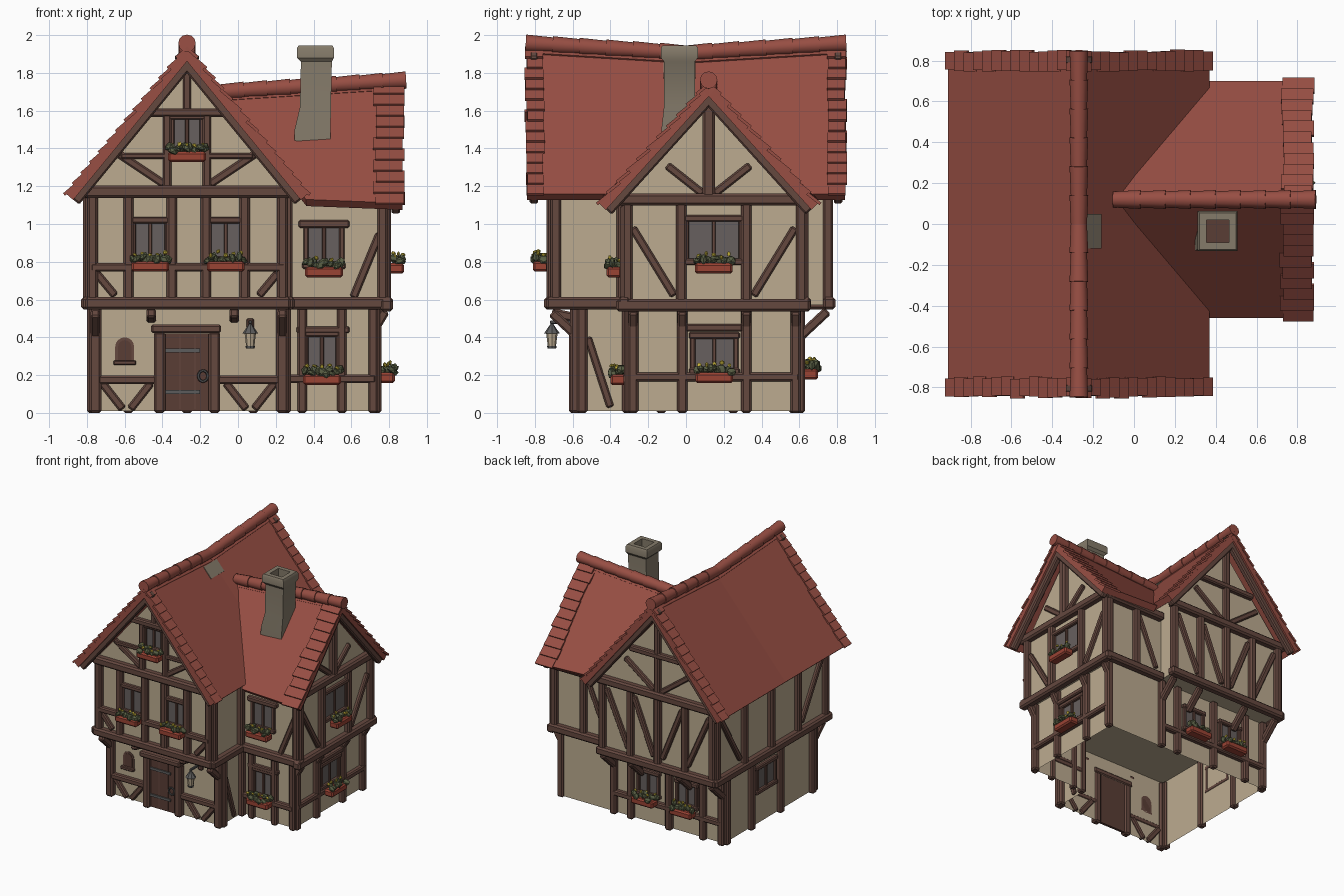
import bpy, bmesh, math, random
from mathutils import Vector, Matrix

random.seed(4)
cube = bpy.data.objects.get("Cube")
if cube:
    bpy.data.objects.remove(cube, do_unlink=True)

# Flat colours, written as display values and turned into linear ones
PALETTE = {"plaster": "BCAB90", "timber": "65483F", "roof_tile": "974E43", "stone": "857B6A",
           "glass": "67605E", "iron": "5C5C5C", "planter_clay": "9A4334", "leaf": "5A6045",
           "blossom": "C8B43C", "door_wood": "5A3D35"}


def linear(pair):
    v = int(pair, 16) / 255
    return v / 12.92 if v < 0.04 else ((v + 0.055) / 1.055) ** 2.4


MATS = {}
for label, code in PALETTE.items():
    colour = [linear(code[i:i + 2]) for i in (0, 2, 4)] + [1]
    mat = MATS[label] = bpy.data.materials.new(label)
    mat.use_nodes = True
    mat.diffuse_color = colour
    mat.node_tree.nodes["Principled BSDF"].inputs["Base Color"].default_value = colour

PARTS = {}


def part(name, mat):
    return PARTS.setdefault(name, (bmesh.new(), mat))[0]


def bevel(bm, verts, amount):
    edges = list({e for v in verts for e in v.link_edges})
    bmesh.ops.bevel(bm, geom=edges, offset=amount, segments=1, profile=0.5, affect='EDGES')


def block(name, mat, p, q, soft=0):
    bm, size = part(name, mat), [abs(c) for c in q - p]
    m = Matrix.Translation((p + q) / 2) @ Matrix.Diagonal((*size, 1))
    verts = bmesh.ops.create_cube(bm, size=1, matrix=m)["verts"]
    if soft:
        bevel(bm, verts, soft)


def beam(name, a, b, w=0.055, h=None, mat="timber"):
    a, b, h = Vector(a), Vector(b), h or w
    z = (b - a).normalized()
    x = Vector((1, 0, 0)) if abs(z.z) > 0.99 else z.cross(Vector((0, 0, 1))).normalized()
    m = Matrix((x * w, z.cross(x) * h, b - a)).transposed().to_4x4()
    m.translation = (a + b) / 2
    bm = part(name, mat)
    bevel(bm, bmesh.ops.create_cube(bm, size=1, matrix=m)["verts"], min(w, h) * 0.2)


def rod(name, mat, a, b, r1, r2, sides=10):
    a, b = Vector(a), Vector(b)
    m = (b - a).to_track_quat('Z', 'Y').to_matrix().to_4x4()
    m.translation = (a + b) / 2
    bmesh.ops.create_cone(part(name, mat), cap_ends=True, segments=sides, radius1=r1,
                          radius2=r2, depth=(b - a).length, matrix=m)


def prism(name, mat, points, vec, caps=True):
    bm = part(name, mat)
    low = [bm.verts.new(p) for p in points]
    top = [bm.verts.new(Vector(p) + Vector(vec)) for p in points]
    for i in range(len(low)):
        bm.faces.new((low[i - 1], low[i], top[i], top[i - 1]))
    if caps:
        bm.faces.new(low[::-1])
        bm.faces.new(top)


def slab(name, mat, quad, thick):
    quad = [Vector(p) for p in quad]
    n = (quad[1] - quad[0]).cross(quad[3] - quad[0]).normalized()
    n = n if n.z > 0 else -n
    prism(name, mat, [p - n * thick for p in quad], n * thick)


# Wall faces: u runs along the wall, d is the distance out of it
def face(axis, off, sign):
    if axis == 'y':
        return lambda u, z, d=0: Vector((u, off + sign * d, z))
    return lambda u, z, d=0: Vector((off + sign * d, u, z))


def posts(P, z0, z1, us, w=0.055):
    for u in us:
        beam("wall_posts", P(u, z0, 0.012), P(u, z1, 0.012), w)


def rails(P, u0, u1, zs, w=0.065):
    for z in zs:
        beam("wall_rails", P(u0, z, 0.018), P(u1, z, 0.018), w)


def braces(P, mid, *lines):
    for u0, z0, u1, z1 in lines:
        for s in (-1, 1):
            beam("wall_braces", P(mid + s * u0, z0, 0.005), P(mid + s * u1, z1, 0.005), 0.042)


def window(P, u, z0, z1, w, planter=True):
    h = w / 2
    block("window_glass", "glass", P(u - h, z0), P(u + h, z1, 0.008))
    for s in (-h, 0, h):
        beam("window_frames", P(u + s, z0, 0.012), P(u + s, z1, 0.012), 0.02 if s == 0 else 0.028)
    for z in (z0, z1):
        beam("window_frames", P(u - h - 0.02, z, 0.015), P(u + h + 0.02, z, 0.015), 0.035)
    if not planter:
        return
    beam("flower_boxes", P(u - 0.1, z0 - 0.035, 0.07), P(u + 0.1, z0 - 0.035, 0.07), 0.08, 0.055, "planter_clay")
    for name, mat, count, r, lift in (("box_leaves", "leaf", 11, 0.03, 0.005),
                                      ("box_blossoms", "blossom", 5, 0.015, 0.032)):
        for i in range(count):
            at = P(u + 0.2 * ((i + 0.5) / count - 0.5), z0 + lift + random.uniform(-0.01, 0.015),
                   0.07 + random.uniform(-0.03, 0.035))
            m = Matrix.Translation(at) @ Matrix.Rotation(random.random() * 3, 4, 'Y')
            m = m @ Matrix.Diagonal((1, random.uniform(0.6, 1), random.uniform(0.5, 0.9), 1))
            bmesh.ops.create_icosphere(part(name, mat), subdivisions=1, radius=r, matrix=m)


# Plaster walls: open ground storey, overhanging upper storeys with gables
ground = [(-0.76, -0.57), (0.24, -0.57), (0.24, -0.29), (0.72, -0.29), (0.72, 0.59), (-0.76, 0.59)]
prism("ground_walls", "plaster", [(x, y, 0.01) for x, y in ground], (0, 0, 0.57), caps=False)
main = [(-0.78, 0.57), (0.25, 0.57), (0.25, 1.2), (-0.27, 1.8), (-0.78, 1.2)]
prism("main_upper_walls", "plaster", [(x, -0.7, z) for x, z in main], (0, 1.44, 0))
wing = [(-0.31, 0.57), (0.61, 0.57), (0.61, 1.1), (0.12, 1.65), (-0.31, 1.14)]
prism("wing_upper_walls", "plaster", [(0, y, z) for y, z in wing], (0.77, 0, 0))

MID = -0.27
front, back = face('y', -0.7, -1), face('y', 0.74, 1)
front_low, back_low = face('y', -0.57, -1), face('y', 0.59, 1)
side, side_low = face('x', -0.78, -1), face('x', -0.76, -1)
inner, inner_low = face('x', 0.25, 1), face('x', 0.24, 1)
gable, gable_low = face('x', 0.77, 1), face('x', 0.72, 1)
wing_front, wing_front_low = face('y', -0.31, -1), face('y', -0.29, -1)
wing_back, wing_back_low = face('y', 0.61, 1), face('y', 0.59, 1)

# Main front timbers
posts(front, 0.57, 1.17, (-0.77, -0.58, -0.35, -0.17, 0.035, 0.235))
rails(front, -0.81, 0.28, (0.58, 1.17))
rails(front, -0.78, 0.25, (0.77,), 0.045)
rails(front, -0.62, 0.08, (1.36,), 0.03)
rails(front, -0.49, -0.05, (1.59,), 0.045)
posts(front, 1.17, 1.59, (-0.375, -0.165), 0.045)
posts(front, 1.59, 1.86, (MID,), 0.04)
braces(front, MID, (0.12, 1.21, 0.36, 1.37), (0.48, 0.74, 0.38, 0.62))
for u in (-0.465, -0.065):
    window(front, u, 0.81, 1.02, 0.18)
window(front, MID, 1.39, 1.57, 0.16)

# Main back timbers
posts(back, 0.57, 1.17, (-0.77, -0.52, MID, -0.02, 0.235))
rails(back, -0.81, 0.28, (0.58, 1.17))
rails(back, -0.52, -0.02, (1.5,), 0.045)
posts(back, 1.17, 1.82, (MID,), 0.05)
braces(back, MID, (0.03, 1.2, 0.3, 1.4), (0.47, 1.1, 0.27, 0.65), (0.22, 1.1, 0.04, 0.65))
posts(back_low, 0, 0.57, (-0.75, -0.58, -0.27, 0.08, 0.235))
rails(back_low, -0.77, 0.24, (0.18,), 0.045)
for u in (-0.43, -0.08):
    window(back_low, u, 0.24, 0.43, 0.18)

# Long side, inner side and wing back timbers
posts(side, 0.57, 1.17, (-0.69, -0.33, 0.02, 0.37, 0.73))
rails(side, -0.74, 0.78, (0.58, 1.17))
braces(side, 0.02, (0.67, 1.1, 0.4, 0.65))
posts(side_low, 0, 0.57, (-0.55, -0.13, 0.25, 0.57))
window(side_low, 0.06, 0.28, 0.48, 0.24, planter=False)
rails(inner, -0.74, -0.28, (0.58,))
posts(inner, 0.57, 1.15, (-0.69, -0.34))
posts(inner_low, 0, 0.57, (-0.55, -0.31))
beam("wall_braces", inner_low(-0.52, 0.4), inner_low(-0.4, 0.03), 0.04)
rails(wing_back, 0.25, 0.81, (0.58, 1.1))
posts(wing_back, 0.57, 1.1, (0.5, 0.765))
beam("wall_braces", wing_back(0.3, 0.65), wing_back(0.47, 1.05), 0.04)

# Wing front timbers
rails(wing_front, 0.27, 0.82, (0.58,))
posts(wing_front, 0.57, 1.1, (0.765,))
beam("wall_braces", wing_front(0.61, 0.61), wing_front(0.75, 0.95), 0.042)
window(wing_front, 0.455, 0.78, 1.0, 0.19)
rails(wing_front, 0.32, 0.59, (1.0,), 0.04)
posts(wing_front_low, 0, 0.57, (0.34, 0.55, 0.715), 0.05)
rails(wing_front_low, 0.25, 0.73, (0.18,), 0.045)
rails(wing_front_low, 0.31, 0.59, (0.44,), 0.035)
window(wing_front_low, 0.445, 0.21, 0.42, 0.17)

# Wing gable timbers
posts(gable, 0.57, 1.13, (-0.31, -0.025, 0.32, 0.61))
rails(gable, -0.37, 0.66, (0.57, 1.13))
posts(gable, 1.13, 1.7, (0.12,), 0.065)
braces(gable, 0.12, (0.03, 1.16, 0.22, 1.31))
braces(gable, 0.147, (0.43, 0.98, 0.21, 0.62))
window(gable, 0.147, 0.8, 1.03, 0.29)
posts(gable_low, 0, 0.57, (-0.28, -0.02, 0.32, 0.58))
rails(gable_low, -0.3, 0.6, (0.19,), 0.045)
rails(gable_low, 0, 0.3, (0.45,), 0.04)
window(gable_low, 0.15, 0.22, 0.41, 0.23)

# Ground front: posts, low rail with braces, brackets
posts(front_low, 0, 0.57, (-0.755, 0.235), 0.065)
for u0, u1 in ((-0.75, -0.43), (-0.11, 0.24)):
    rails(front_low, u0, u1, (0.175,), 0.045)
    braces(front_low, (u0 + u1) / 2, (0.02, 0.02, 0.13, 0.16))
for x in (-0.755, -0.46, -0.02, 0.235):
    beam("overhang_brackets", (x, -0.57, 0.4 if abs(x + 0.24) > 0.3 else 0.5), (x, -0.71, 0.53), 0.05)
    beam("overhang_brackets", (x, 0.6, 0.4), (x, 0.75, 0.54), 0.05)
for y in (-0.28, -0.02, 0.32, 0.58):
    beam("overhang_brackets", (0.72, y, 0.44), (0.78, y, 0.54), 0.05)

# Door with frame, straps and ring handle
block("door", "door_wood", front_low(-0.39, 0.01), front_low(-0.15, 0.42, 0.02))
for u in (-0.31, -0.23):
    block("door_grooves", "timber", front_low(u, 0.02, 0.02), front_low(u + 0.006, 0.41, 0.024))
for u in (-0.415, -0.125):
    beam("door_frame", front_low(u, 0, 0.02), front_low(u, 0.43, 0.02), 0.06)
beam("door_frame", front_low(-0.46, 0.445, 0.03), front_low(-0.09, 0.445, 0.03), 0.08, 0.045)
for z in (0.1, 0.32):
    block("door_straps", "iron", front_low(-0.385, z, 0.02), front_low(-0.2, z + 0.02, 0.03))
for i in range(8):
    a, b = (math.tau * k / 8 for k in (i, i + 1))
    rod("door_ring", "iron", front_low(-0.185 + 0.026 * math.cos(a), 0.195 + 0.03 * math.sin(a), 0.035),
        front_low(-0.185 + 0.026 * math.cos(b), 0.195 + 0.03 * math.sin(b), 0.035), 0.007, 0.007, 6)

# Arched niche and lantern
for name, mat, r, d in (("niche_surround", "timber", 0.05, 0.004), ("niche_hollow", "door_wood", 0.035, 0.008)):
    arch = [front_low(-0.6 + r * math.cos(a), 0.35 + r * math.sin(a)) for a in (math.pi * i / 8 for i in range(9))]
    prism(name, mat, arch + [front_low(-0.6 - r, 0.27), front_low(-0.6 + r, 0.27)], (0, -d, 0))
beam("niche_sill", front_low(-0.66, 0.265, 0.015), front_low(-0.54, 0.265, 0.015), 0.03, 0.025)
beam("lantern_arm", front_low(0.065, 0.48), front_low(0.065, 0.48, 0.15), 0.018, mat="iron")
beam("lantern_plate", front_low(0.065, 0.43, 0.005), front_low(0.065, 0.5, 0.005), 0.04)
for name, mat, z0, z1, r1, r2 in (("lantern_lamp", "plaster", 0.355, 0.42, 0.022, 0.03),
                                  ("lantern_cap", "iron", 0.42, 0.47, 0.042, 0.008),
                                  ("lantern_base", "iron", 0.34, 0.355, 0.022, 0.026)):
    rod(name, mat, front_low(0.065, z0, 0.14), front_low(0.065, z1, 0.14), r1, r2, 8)


# Roofs with ragged tile edges, bargeboards and ridge rolls
def gable_edge(ridge, eave, inward, rows, width):
    ridge, eave, inward = Vector(ridge), Vector(eave), Vector(inward)
    n = (eave - ridge).cross(inward).normalized()
    n = n if n.z > 0 else -n
    for i in range(rows):
        a, b = ridge.lerp(eave, i / rows), ridge.lerp(eave, (i + 1.12) / rows) + n * 0.014
        out, deep = -inward * random.uniform(0, 0.014), inward * width * random.uniform(0.9, 1.05)
        slab("edge_tiles", "roof_tile", (a + out, b + out, b + deep, a + deep), 0.016)
    drop = inward * 0.035 - n * 0.065
    beam("bargeboards", ridge + drop, eave + drop, 0.045, 0.05)


def ridge_rolls(a, b, count):
    a, b = Vector(a), Vector(b)
    for i in range(count):
        rod("ridge_rolls", "roof_tile", a.lerp(b, i / count), a.lerp(b, (i + 1.1) / count), 0.046, 0.039, 12)


for end in (-0.84, 0.84):
    inward = (0, -math.copysign(1, end), 0)
    for x in (-0.91, 0.37):
        slab("main_roof", "roof_tile", ((MID, 0, 1.89), (MID, end, 1.94), (x, end, 1.16), (x, 0, 1.16)), 0.05)
        gable_edge((MID, end, 1.94), (x, end, 1.16), inward, 14, 0.09)
    ridge_rolls((MID, end * 1.01, 1.957), (MID, 0, 1.905), 6)
for y in (-0.46, 0.7):
    slab("wing_roof", "roof_tile", ((-0.085, 0.12, 1.69), (0.87, 0.12, 1.75), (0.87, y, 1.11), (0.36, y, 1.13)), 0.05)
    gable_edge((0.87, 0.12, 1.75), (0.87, y, 1.11), (-1, 0, 0), 11, 0.15)
ridge_rolls((0.89, 0.12, 1.762), (-0.09, 0.12, 1.7), 8)
slab("roof_patch", "stone", [(x, y, 1.9 - (x - MID) * 1.14) for x, y in
                             ((-0.23, -0.12), (-0.16, -0.12), (-0.16, 0.05), (-0.23, 0.05))], 0.009)

# Hollow stone chimney
bm, previous = part("chimney", "stone"), None
for z, cx, h in ((1.3, 0.39, 0.095), (1.5, 0.395, 0.095), (1.62, 0.41, 0.082), (1.86, 0.415, 0.082),
                 (1.88, 0.41, 0.098), (1.93, 0.41, 0.098), (1.945, 0.41, 0.09), (1.945, 0.41, 0.055), (1.8, 0.41, 0.055)):
    ring = [bm.verts.new((cx + sx * h, sy * h - 0.035, z)) for sx, sy in ((-1, -1), (1, -1), (1, 1), (-1, 1))]
    for i in range(4 if previous else 0):
        bm.faces.new((previous[i - 1], previous[i], ring[i], ring[i - 1]))
    previous = ring
block("chimney_soot", "door_wood", Vector((0.35, -0.095, 1.8)), Vector((0.47, 0.025, 1.83)))

# Turn every part into an object
bpy.ops.object.select_all(action='DESELECT')
for name, (bm, mat) in PARTS.items():
    bmesh.ops.recalc_face_normals(bm, faces=bm.faces)
    mesh = bpy.data.meshes.new(name)
    bm.to_mesh(mesh)
    bm.free()
    mesh.materials.append(MATS[mat])
    obj = bpy.data.objects.new(name, mesh)
    bpy.context.collection.objects.link(obj)
    obj.select_set(True)
    bpy.context.view_layer.objects.active = obj
bpy.ops.object.shade_smooth_by_angle(angle=math.radians(35))
